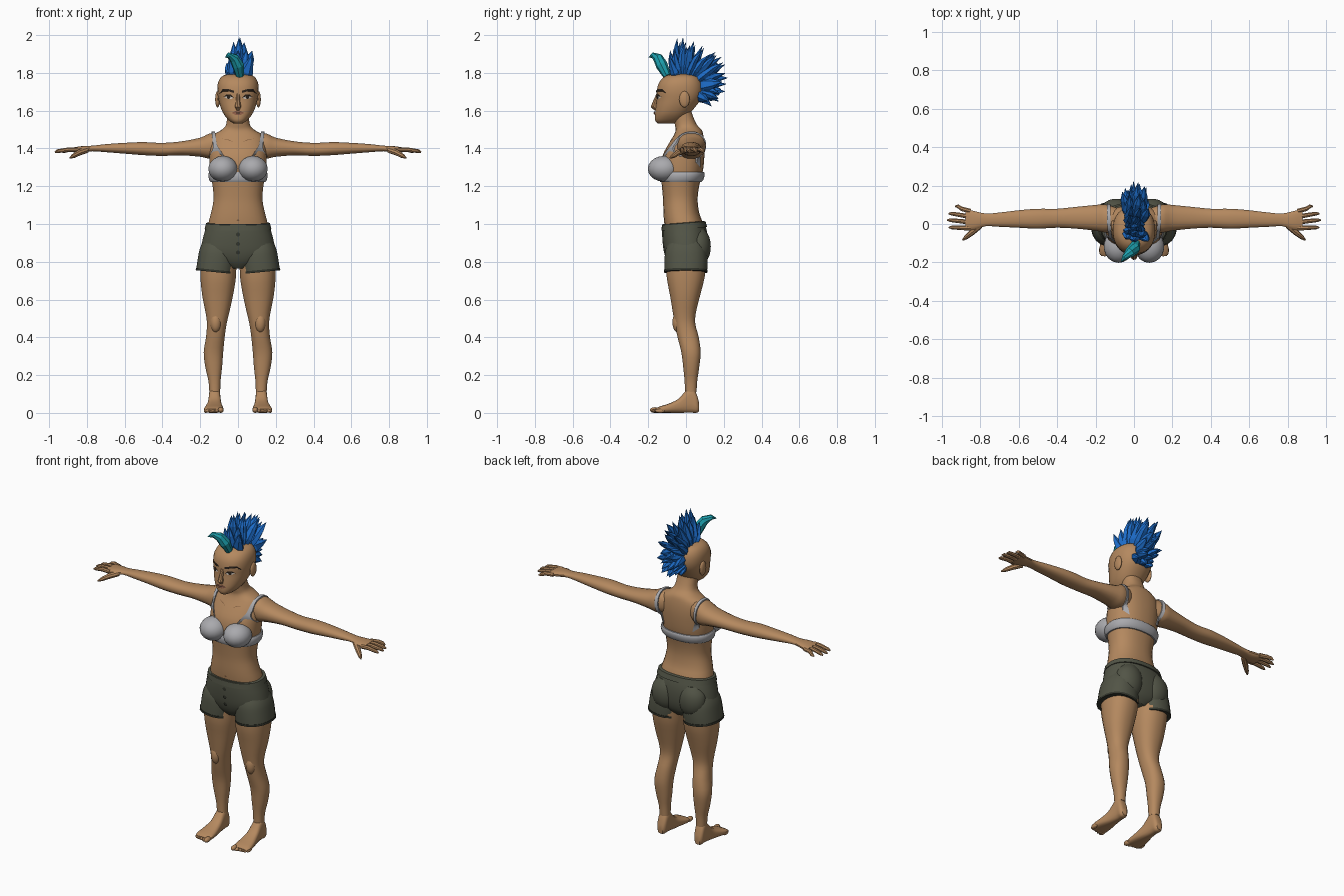
import bpy, math, random
from mathutils import Vector
from mathutils.bvhtree import BVHTree

random.seed(4)
if "Cube" in bpy.data.objects:
    bpy.data.objects.remove(bpy.data.objects["Cube"])


def material(name, rgb):
    m = bpy.data.materials.new(name)
    m.use_nodes = True
    m.diffuse_color = (*rgb, 1)
    bsdf = m.node_tree.nodes["Principled BSDF"]
    bsdf.inputs["Base Color"].default_value = (*rgb, 1)
    bsdf.inputs["Roughness"].default_value = 0.8
    return m


SKIN = material("skin", (0.46, 0.25, 0.115))
CREASE = material("skin_crease", (0.22, 0.11, 0.05))
CLOTH = material("shorts_green", (0.085, 0.09, 0.062))
TRIM = material("shorts_trim", (0.035, 0.038, 0.027))
GREY = material("bra_grey", (0.40, 0.40, 0.42))
BLUE = material("hair_blue", (0.012, 0.15, 0.58))
TEAL = material("hair_teal", (0.012, 0.35, 0.42))
BROW = material("dark_brown", (0.025, 0.017, 0.012))
LIP = material("lips", (0.27, 0.11, 0.065))
WHITE = material("eye_white", (0.6, 0.55, 0.5))
smooth_parts = []


def make(name, verts, faces, mat, smooth=True):
    me = bpy.data.meshes.new(name)
    me.from_pydata([tuple(v) for v in verts], [], faces)
    me.materials.append(mat)
    ob = bpy.data.objects.new(name, me)
    bpy.context.scene.collection.objects.link(ob)
    if smooth:
        smooth_parts.append(ob)
    return ob


def loft(name, rings, mat, mirror=False, smooth=True):
    """Skin a list of rings, capped at both ends; optionally one per side."""
    n, out = len(rings[0]), []
    faces = [(i * n + k, i * n + (k + 1) % n, (i + 1) * n + (k + 1) % n, (i + 1) * n + k)
             for i in range(len(rings) - 1) for k in range(n)]
    last = (len(rings) - 1) * n
    faces += [tuple(reversed(range(n))), tuple(range(last, last + n))]
    for tag, s in (("left_", 1), ("right_", -1)) if mirror else (("", 1),):
        verts = [Vector((p[0] * s, p[1], p[2])) for r in rings for p in r]
        ob = make(tag + name, verts, faces, mat, smooth)
        import_bm = bmesh.new()
        import_bm.from_mesh(ob.data)
        bmesh.ops.recalc_face_normals(import_bm, faces=import_bm.faces)
        import_bm.to_mesh(ob.data)
        import_bm.free()
        out.append(ob)
    return out


import bmesh


def refine(rows, steps=3):
    """Catmull-Rom interpolation between rows of numbers."""
    out = []
    for i in range(len(rows) - 1):
        a, b, c, d = (rows[max(i - 1, 0)], rows[i], rows[i + 1], rows[min(i + 2, len(rows) - 1)])
        for j in range(steps):
            t = j / steps
            out.append([q + t / 2 * (r - p + t * (2 * p - 5 * q + 4 * r - s + t * (3 * (q - r) + s - p)))
                        for p, q, r, s in zip(a, b, c, d)])
    return out + [rows[-1]]


def section(axis, row, n=20, power=2.3, tilt=0):
    """Rounded ring across an axis; row = position, min/max of the other two axes."""
    pos, a0, a1, b0, b1 = row
    ring = []
    for k in range(n):
        t = 2 * math.pi * (k + 0.5) / n
        c, s = math.cos(t), math.sin(t)
        a = (a0 + a1) / 2 + (a1 - a0) / 2 * math.copysign(abs(c) ** (2 / power), c)
        b = (b0 + b1) / 2 + (b1 - b0) / 2 * math.copysign(abs(s) ** (2 / power), s)
        p = [a, b]
        p.insert(axis, pos + tilt * (a - (a0 + a1) / 2))
        ring.append(p)
    return ring


def body(name, axis, rows, mat, mirror=False, n=20, power=2.3, tilt=0, steps=3):
    return loft(name, [section(axis, r, n, power, tilt) for r in refine(rows, steps)], mat, mirror)


def symmetric(rows):
    return [(z, -w, w, f, b) for z, w, f, b in rows]


def tube(name, points, radii, mat, mirror=False, n=8, smooth=True, flat=1.0):
    pts, rings = [Vector(p) for p in points], []
    for i, (p, r) in enumerate(zip(pts, radii)):
        d = (pts[min(i + 1, len(pts) - 1)] - pts[max(i - 1, 0)]).normalized()
        u = d.cross(Vector((0.15, 1, 0.2))).normalized()
        v = d.cross(u)
        rings.append([p + r * (u * math.cos(2 * math.pi * k / n) + flat * v * math.sin(2 * math.pi * k / n))
                      for k in range(n)])
    return loft(name, rings, mat, mirror, smooth)


def ball(name, c, r, mat, mirror=False):
    rings = []
    for i in range(11):
        t = math.pi * (0.02 + 0.96 * i / 10)
        w = math.sin(t)
        rings.append(section(2, (c[2] - r[2] * math.cos(t), c[0] - r[0] * w, c[0] + r[0] * w,
                                 c[1] - r[1] * w, c[1] + r[1] * w), 18, 2))
    return loft(name, rings, mat, mirror)


def tree(objects):
    verts, faces = [], []
    for ob in objects:
        o = len(verts)
        verts += [v.co.copy() for v in ob.data.vertices]
        faces += [[o + i for i in p.vertices] for p in ob.data.polygons]
    return BVHTree.FromPolygons(verts, faces)


def decal(name, outline, mat, surface, lift=0.004, mirror=False):
    """Thin plate laid on the front of a surface, from an x-z outline."""
    mid = [sum(p[i] for p in outline) / len(outline) for i in (0, 1)]
    for tag, s in (("left_", 1), ("right_", -1)) if mirror else (("", 1),):
        verts = []
        for x, z in [mid] + list(outline):
            hit = surface.ray_cast(Vector((x * s, -1, z)), Vector((0, 1, 0)))[0]
            verts.append(hit + Vector((0, -lift, 0)))
        n = len(outline)
        make(tag + name, verts, [(0, 1 + k, 1 + (k + 1) % n)[::s] for k in range(n)], mat, False)


def oval(x, z, w, h, n=10):
    return [(x + w * math.cos(2 * math.pi * k / n), z + h * math.sin(2 * math.pi * k / n)) for k in range(n)]


# Torso and neck
torso = body("torso", 2, symmetric([
    (0.90, 0.17, -0.10, 0.10), (1.00, 0.158, -0.115, 0.09), (1.06, 0.143, -0.12, 0.07),
    (1.13, 0.13, -0.122, 0.062), (1.20, 0.135, -0.128, 0.07), (1.28, 0.148, -0.135, 0.09),
    (1.36, 0.152, -0.125, 0.098), (1.42, 0.15, -0.095, 0.098), (1.47, 0.13, -0.065, 0.092),
    (1.50, 0.085, -0.055, 0.082), (1.53, 0.062, -0.06, 0.055), (1.60, 0.058, -0.07, 0.028),
    (1.64, 0.055, -0.06, 0.03)]), SKIN, n=28)

# Head and ears
head = body("head", 2, symmetric([
    (1.533, 0.025, -0.15, -0.06), (1.548, 0.048, -0.163, -0.02), (1.58, 0.075, -0.164, 0.015),
    (1.62, 0.093, -0.16, 0.05), (1.66, 0.104, -0.155, 0.078), (1.70, 0.11, -0.155, 0.09),
    (1.74, 0.108, -0.147, 0.088), (1.77, 0.096, -0.127, 0.075), (1.787, 0.075, -0.10, 0.055),
    (1.795, 0.04, -0.06, 0.02)]), SKIN, n=28)
ball("ear", (0.108, -0.008, 1.66), (0.013, 0.028, 0.043), SKIN, True)
tube("nose", [(0, -0.148, 1.69), (0, -0.164, 1.645), (0, -0.170, 1.622), (0, -0.158, 1.605)],
     [0.008, 0.012, 0.017, 0.009], SKIN)

# Arms, palms and fingers
arms = body("arm", 0, [(x, y0, y1, z0, z1) for x, z0, z1, y0, y1 in [
    (0.09, 1.35, 1.485, -0.04, 0.085), (0.15, 1.345, 1.48, -0.045, 0.103), (0.2, 1.355, 1.458, -0.036, 0.1),
    (0.3, 1.363, 1.438, -0.025, 0.09), (0.4, 1.36, 1.43, -0.02, 0.08), (0.5, 1.364, 1.434, -0.025, 0.08),
    (0.6, 1.372, 1.43, -0.02, 0.072), (0.7, 1.38, 1.423, -0.015, 0.06), (0.77, 1.385, 1.415, -0.012, 0.055),
    (0.83, 1.378, 1.412, -0.03, 0.068), (0.875, 1.38, 1.405, -0.03, 0.078)]], SKIN, True, n=16)
for finger, y, tip_x, tip_y in (("index", -0.022, 0.962, -0.018), ("middle", 0.008, 0.97, 0.02),
                                ("ring", 0.037, 0.963, 0.054), ("little", 0.066, 0.93, 0.092)):
    tube(finger + "_finger", [(0.85, y, 1.393), (0.895, (y + tip_y) / 2, 1.394),
                              (tip_x - 0.015, tip_y, 1.386), (tip_x, tip_y, 1.38)],
         [0.013, 0.012, 0.010, 0.004], SKIN, True)
tube("thumb", [(0.80, -0.008, 1.392), (0.84, -0.042, 1.378), (0.872, -0.068, 1.36), (0.89, -0.084, 1.35)],
     [0.016, 0.016, 0.012, 0.004], SKIN, True)

# Legs, kneecaps, feet and toes
body("leg", 2, [
    (0.11, 0.094, 0.152, -0.005, 0.056), (0.17, 0.092, 0.157, -0.008, 0.06), (0.24, 0.084, 0.173, -0.015, 0.07),
    (0.32, 0.078, 0.182, -0.025, 0.078), (0.40, 0.070, 0.170, -0.045, 0.068), (0.47, 0.06, 0.165, -0.06, 0.05),
    (0.53, 0.046, 0.172, -0.07, 0.053), (0.62, 0.026, 0.19, -0.085, 0.075), (0.72, 0.01, 0.2, -0.103, 0.1),
    (0.82, 0.008, 0.2, -0.105, 0.11)], SKIN, True)
ball("kneecap", (0.118, -0.042, 0.48), (0.03, 0.03, 0.055), SKIN, True)
body("foot", 1, [
    (0.07, 0.108, 0.142, 0.008, 0.05), (0.056, 0.097, 0.153, 0, 0.10), (0.03, 0.094, 0.154, 0, 0.145),
    (0.0, 0.092, 0.156, 0, 0.12), (-0.04, 0.087, 0.162, 0, 0.075), (-0.09, 0.08, 0.174, 0, 0.05),
    (-0.14, 0.077, 0.181, 0, 0.034), (-0.165, 0.082, 0.172, 0.002, 0.022)], SKIN, True, n=16, power=2.8)
for i in range(5):
    r = 0.015 if i == 0 else 0.0105
    ball("toe", (0.091 + i * 0.02, -0.165 + 0.007 * i, r), (r, 0.026, r), SKIN, True)

# Shorts: seat, legs, waistband, hems
seat = body("shorts_seat", 2, symmetric([
    (0.765, 0.05, -0.075, 0.07), (0.80, 0.14, -0.10, 0.10), (0.85, 0.195, -0.117, 0.115),
    (0.91, 0.19, -0.125, 0.118), (0.96, 0.177, -0.127, 0.112), (1.0, 0.166, -0.125, 0.1)]), CLOTH, n=28)
body("shorts_leg", 2, [
    (0.752, 0.018, 0.222, -0.115, 0.113), (0.80, 0.012, 0.215, -0.115, 0.115),
    (0.86, 0.01, 0.203, -0.11, 0.11), (0.91, 0.03, 0.18, -0.09, 0.09)], CLOTH, True, tilt=0.1)
body("shorts_hem", 2, [(0.745, 0.017, 0.225, -0.117, 0.115), (0.757, 0.015, 0.224, -0.118, 0.116)],
     TRIM, True, tilt=0.1, steps=1)
body("buttock", 2, [(0.79, 0.04, 0.13, 0.03, 0.10), (0.83, 0.015, 0.165, 0.0, 0.124),
                    (0.88, 0.008, 0.175, 0.0, 0.132), (0.93, 0.015, 0.165, 0.0, 0.124),
                    (0.97, 0.04, 0.13, 0.02, 0.10)], CLOTH, True, power=2)
for ob in [loft("waistband", [[(x, y, z + 0.08 * y) for x, y, z in section(2, r, 28)] for r in symmetric(
        [(0.975, 0.177, -0.131, 0.113), (1.005, 0.17, -0.128, 0.104), (1.008, 0.16, -0.118, 0.095)])], CLOTH)]:
    seat += ob
shorts = tree(seat)
for z in (0.945, 0.895, 0.85):
    decal("fly_button", oval(0, z, 0.011, 0.011), TRIM, shorts, 0.006)

# Bra: band, cups, shoulder straps
body("bra_band", 2, symmetric([(1.222, 0.146, -0.136, 0.082), (1.235, 0.154, -0.142, 0.093),
                               (1.262, 0.158, -0.143, 0.1), (1.275, 0.152, -0.137, 0.096)]), GREY, n=28, steps=2)
ball("bra_cup", (0.08, -0.117, 1.292), (0.078, 0.085, 0.068), GREY, True)
skin = tree(torso + head + arms)
strap = []
for i in range(25):
    t = i / 24
    angle = math.radians(-8 + 238 * t)
    x = 0.112 + 0.02 * math.sin(math.pi * t)
    half = 0.009 + 0.035 * max(0, 1 - t * 7) + 0.006 * max(0, t * 6 - 5)
    out = Vector((0, -math.cos(angle), math.sin(angle)))
    ring = []
    for dx, lift in ((-half, -0.006), (half, -0.006), (half, 0.008), (-half, 0.008)):
        start = Vector((x + dx, 0.02, 1.365)) + out * 0.5
        hit = skin.ray_cast(start, -out)[0] or start - out * 0.4
        ring.append(hit + out * lift)
    strap.append(ring)
loft("bra_strap", strap, GREY, True)

# Face details, collarbones and navel
decal("eye", [(0.025, 1.668), (0.04, 1.679), (0.058, 1.680), (0.073, 1.672), (0.055, 1.663), (0.038, 1.662)],
      WHITE, skin, 0.003, True)
decal("iris", oval(0.05, 1.671, 0.009, 0.009), BROW, skin, 0.005, True)
decal("eyelid", [(0.022, 1.668), (0.04, 1.679), (0.06, 1.680), (0.078, 1.673), (0.06, 1.686), (0.038, 1.685)],
      BROW, skin, 0.0055, True)
decal("eyebrow", [(0.02, 1.694), (0.05, 1.702), (0.085, 1.703), (0.097, 1.692), (0.08, 1.716), (0.05, 1.714),
                  (0.02, 1.706)], BROW, skin, 0.005, True)
decal("lips", [(-0.035, 1.588), (-0.014, 1.577), (0.014, 1.577), (0.035, 1.588), (0.012, 1.599), (0, 1.596),
               (-0.012, 1.599)], LIP, skin, 0.006)
decal("mouth_line", [(-0.033, 1.588), (0, 1.5855), (0.033, 1.588), (0, 1.5895)], BROW, skin, 0.008)
decal("collarbone", [(0.022, 1.432), (0.05, 1.443), (0.085, 1.452), (0.05, 1.447)], CREASE, skin, 0.003, True)
decal("navel", oval(0, 1.02, 0.007, 0.005), CREASE, skin, 0.003)

# Mohawk: rows of pointed locks fanned from the forehead to the nape
REACH = [(-25, 0.16), (0, 0.215), (20, 0.235), (45, 0.27), (75, 0.255), (102, 0.295), (118, 0.22)]


def reach(a):
    for (a0, r0), (a1, r1) in zip(REACH, REACH[1:]):
        if a <= a1:
            return r0 + (r1 - r0) * (a - a0) / (a1 - a0)
    return REACH[-1][1]


for i in range(13):
    for j in (-1, 0, 1):
        a = -22 + 139 * i / 12 + j * 3
        a = min(max(a, -24), 117)
        r = reach(a) * (1 if j == 0 else random.uniform(0.82, 0.97))
        rad, bend = math.radians(a), math.radians(a - random.uniform(2, 9))
        tip_x = 0.008 + j * 0.045 + random.uniform(-0.025, 0.025)
        pts, radii = [], []
        for t, w in ((0, 0.026), (0.35, 0.034), (0.7, 0.022), (1, 0.001)):
            q = rad + (bend - rad) * t * t
            d = 0.065 + (r - 0.065) * t
            pts.append((0.02 * j + (tip_x - 0.02 * j) * t ** 0.7, -0.01 + d * math.cos(q), 1.705 + d * math.sin(q)))
            radii.append(w * random.uniform(0.85, 1.1))
        tube("hair_lock", pts, radii, BLUE, n=6, smooth=False, flat=0.7)
tube("teal_forelock", [(0.01, -0.10, 1.785), (0.0, -0.128, 1.84), (-0.022, -0.148, 1.878),
                       (-0.05, -0.175, 1.893), (-0.068, -0.198, 1.882)],
     [0.022, 0.032, 0.027, 0.015, 0.001], TEAL, smooth=False)

# Soft shading on body and clothing
bpy.ops.object.select_all(action="DESELECT")
for ob in smooth_parts:
    ob.select_set(True)
bpy.context.view_layer.objects.active = smooth_parts[0]
bpy.ops.object.shade_smooth_by_angle(angle=math.radians(40))
